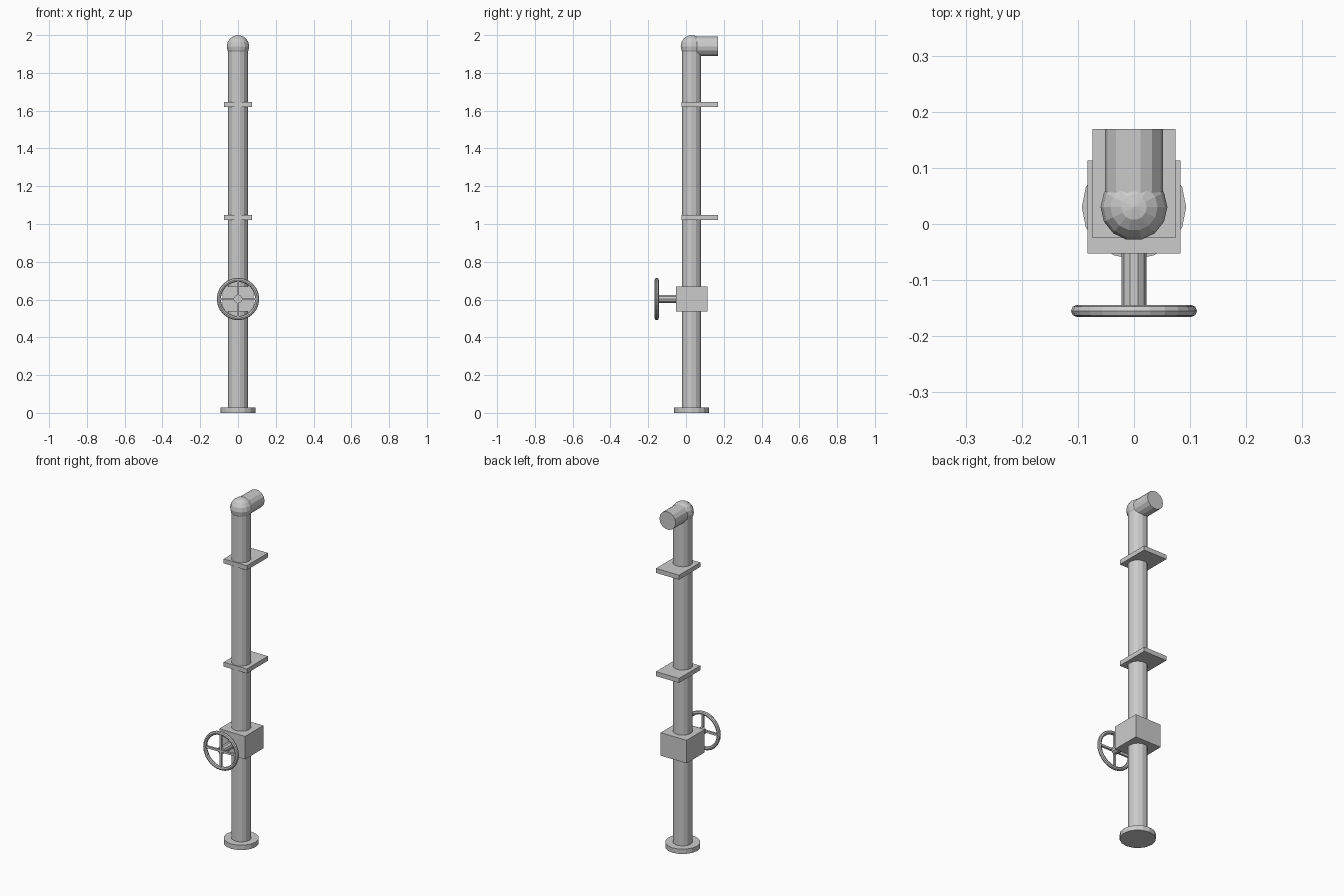
import bpy, bmesh
from math import pi, sin, cos
from mathutils import Matrix, Vector

if "Cube" in bpy.data.objects:
    bpy.data.objects.remove(bpy.data.objects["Cube"])

PY = 0.03      # pipe axis y
WZ = 0.603     # valve wheel height
WY = -0.155    # valve wheel y


def finish(name, bm):
    bmesh.ops.recalc_face_normals(bm, faces=bm.faces)
    me = bpy.data.meshes.new(name)
    bm.to_mesh(me)
    bm.free()
    ob = bpy.data.objects.new(name, me)
    bpy.context.collection.objects.link(ob)
    return ob


def cylinder(name, a, b, r, sides):
    a, b = Vector(a), Vector(b)
    d = b - a
    rot = Matrix.Rotation(pi / 2, 4, 'X') if abs(d.y) > abs(d.z) else Matrix()
    m = Matrix.Translation((a + b) / 2) @ rot @ Matrix.Rotation(pi / 2, 4, 'Z')
    bm = bmesh.new()
    bmesh.ops.create_cone(bm, cap_ends=True, segments=sides, radius1=r,
                          radius2=r, depth=d.length, matrix=m)
    return finish(name, bm)


def box(name, centre, size):
    bm = bmesh.new()
    m = Matrix.Translation(centre) @ Matrix.Diagonal((*size, 1))
    bmesh.ops.create_cube(bm, size=1, matrix=m)
    return finish(name, bm)


# Standing pipe, base flange and outlet
cylinder("vertical_pipe", (0, PY, 0), (0, PY, 1.94), 0.052, 14)
cylinder("base_flange", (0, PY, 0), (0, PY, 0.028), 0.093, 16)
cylinder("outlet_pipe", (0, PY, 1.941), (0, 0.169, 1.941), 0.052, 14)

# Elbow ball
bm = bmesh.new()
bmesh.ops.create_uvsphere(bm, u_segments=14, v_segments=8, radius=0.0595,
                          matrix=Matrix.Translation((0, PY, 1.9405))
                          @ Matrix.Rotation(pi / 2, 4, 'Z'))
finish("elbow", bm)

# Wall brackets
for i, z in enumerate((1.034, 1.632)):
    box(f"wall_bracket_{i + 1}", (0, 0.072, z), (0.148, 0.194, 0.026))

# Valve body and stem
box("valve_body", (0, PY, WZ), (0.166, 0.166, 0.133))
cylinder("valve_stem", (0, WY, WZ), (0, PY, WZ), 0.0222, 10)

# Wheel rim and crossed spokes
R, r, n, k = 0.1015, 0.0108, 24, 8
bm = bmesh.new()
rings = []
for i in range(n):
    a = 2 * pi * i / n
    rings.append([bm.verts.new(((R + r * cos(t)) * cos(a), WY + r * sin(t),
                                WZ + (R + r * cos(t)) * sin(a)))
                  for t in (2 * pi * j / k for j in range(k))])
for i in range(n):
    p, q = rings[i], rings[(i + 1) % n]
    for j in range(k):
        bm.faces.new((p[j], q[j], q[(j + 1) % k], p[(j + 1) % k]))
finish("wheel_rim", bm)
box("wheel_spoke_horizontal", (0, WY, WZ), (2 * R, 0.012, 0.012))
box("wheel_spoke_vertical", (0, WY, WZ), (0.012, 0.012, 2 * R))
